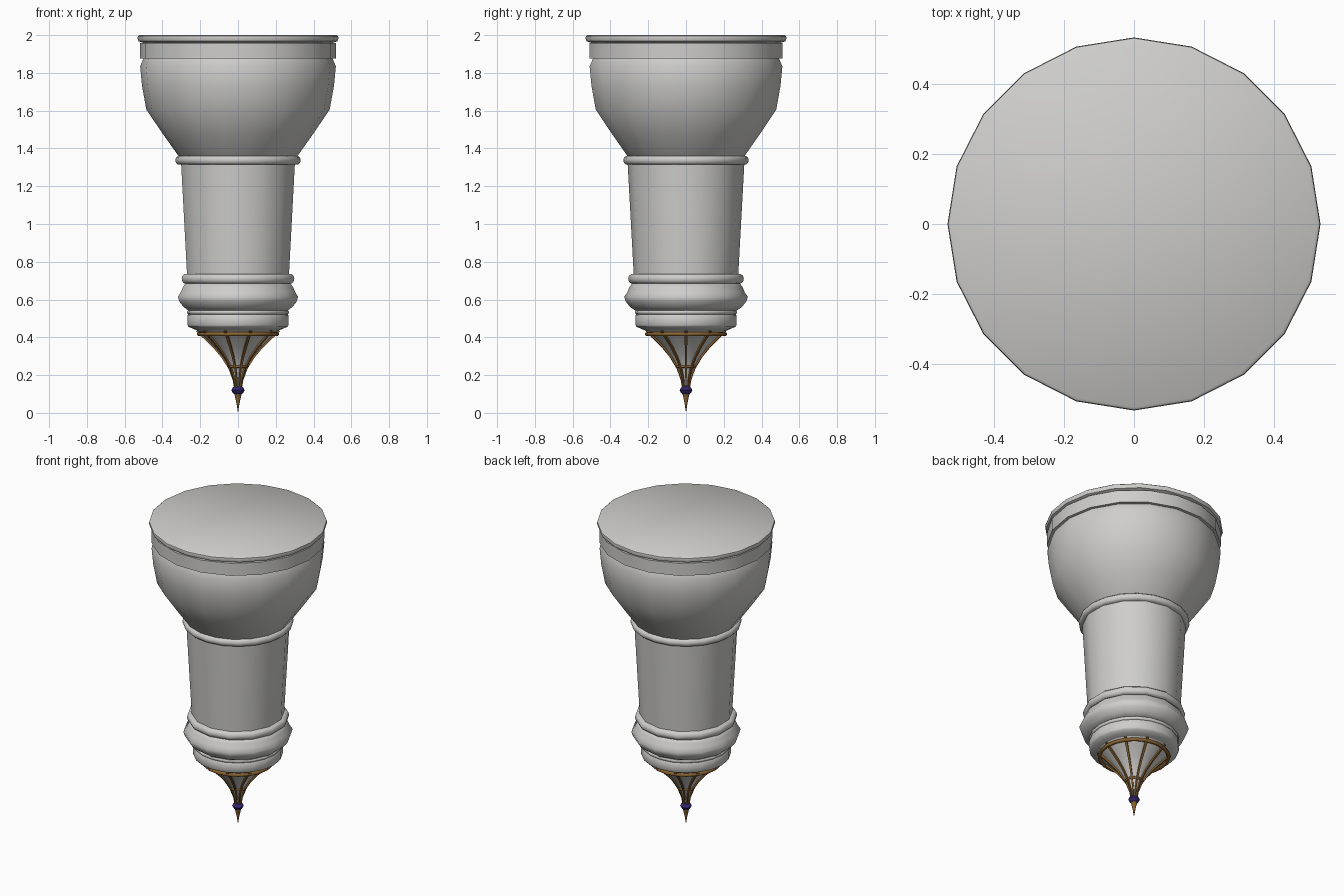
import bpy, bmesh, math
from mathutils import Vector

if "Cube" in bpy.data.objects:
    bpy.data.objects.remove(bpy.data.objects["Cube"])


def material(name, rgb):
    m = bpy.data.materials.new(name)
    m.diffuse_color = (*rgb, 1)
    m.use_nodes = True
    m.node_tree.nodes["Principled BSDF"].inputs["Base Color"].default_value = m.diffuse_color
    return m


STONE = material("pale stone grey", (0.62, 0.615, 0.60))
BRONZE = material("bronze brown", (0.25, 0.12, 0.03))
PURPLE = material("deep violet", (0.035, 0.02, 0.17))


def finish(name, bm, mat, angle=40):
    bmesh.ops.recalc_face_normals(bm, faces=bm.faces)
    me = bpy.data.meshes.new(name)
    bm.to_mesh(me)
    bm.free()
    me.materials.append(mat)
    ob = bpy.data.objects.new(name, me)
    bpy.context.collection.objects.link(ob)
    bpy.ops.object.select_all(action='DESELECT')
    ob.select_set(True)
    bpy.context.view_layer.objects.active = ob
    bpy.ops.object.shade_smooth_by_angle(angle=math.radians(angle))
    return ob


def lathe(name, profile, sides, mat, start=0.0, angle=40):
    """Revolve (radius, z) points into a closed solid."""
    bm = bmesh.new()
    rings = []
    for r, z in profile:
        if r == 0:
            rings.append([bm.verts.new((0, 0, z))] * sides)
            continue
        rings.append([bm.verts.new((r * math.cos(start + math.tau * i / sides),
                                    r * math.sin(start + math.tau * i / sides), z))
                      for i in range(sides)])
    for a, b in zip(rings, rings[1:]):
        for i in range(sides):
            j = (i + 1) % sides
            bm.faces.new(list(dict.fromkeys((a[i], a[j], b[j], b[i]))))
    for ring, (r, z) in ((rings[0], profile[0]), (rings[-1], profile[-1])):
        if r > 0:
            bm.faces.new(ring)
    return finish(name, bm, mat, angle)


def bead(r, z, h):
    """Rounded moulding profile with outer radius r, centred on z."""
    return [(r - 0.05, z - h / 2), (r - h * 0.3, z - h / 2), (r - h * 0.08, z - h * 0.3),
            (r, z), (r - h * 0.08, z + h * 0.3), (r - h * 0.3, z + h / 2), (r - 0.05, z + h / 2)]


def hoop(name, r, z, t, sides, mat):
    """Thin ring of circular section."""
    bm = bmesh.new()
    n = 8
    g = [[bm.verts.new(((r + t * math.cos(b)) * math.cos(a), (r + t * math.cos(b)) * math.sin(a),
                        z + t * math.sin(b)))
          for b in (math.tau * k / n for k in range(n))]
         for a in (math.tau * i / sides for i in range(sides))]
    for i in range(sides):
        for k in range(n):
            i2, k2 = (i + 1) % sides, (k + 1) % n
            bm.faces.new((g[i][k], g[i2][k], g[i2][k2], g[i][k2]))
    return finish(name, bm, mat, 60)


Q = math.pi / 2

# Top rim, band and bowl
lathe("top_rim", [(0.48, 1.95), (0.51, 1.962), (0.527, 1.968), (0.532, 1.982),
                  (0.53, 1.994), (0.522, 2.0)], 20, STONE)
lathe("upper_band", [(0.48, 1.875), (0.52, 1.875), (0.52, 1.957), (0.48, 1.957)], 18, STONE)
lathe("bowl", [(0.29, 1.34), (0.315, 1.36), (0.40, 1.48), (0.485, 1.605), (0.508, 1.73),
               (0.518, 1.835), (0.50, 1.877)], 18, STONE)

# Column shaft with its mouldings
lathe("shaft", [(0.275, 0.70), (0.31, 1.34)], 14, STONE, Q)
lathe("upper_ring", bead(0.332, 1.338, 0.045), 20, STONE, 0, 70)
lathe("lower_ring", bead(0.306, 0.71, 0.05), 14, STONE, Q, 70)
lathe("bulge", [(0.24, 0.686), (0.285, 0.685), (0.30, 0.665), (0.31, 0.64), (0.327, 0.615),
                (0.318, 0.588), (0.295, 0.56), (0.27, 0.543), (0.24, 0.543)], 14, STONE, Q, 60)
lathe("thin_collar", bead(0.27, 0.533, 0.022), 20, STONE, 0, 70)
lathe("lower_collar", [(0.215, 0.436), (0.24, 0.446), (0.262, 0.456), (0.268, 0.465), (0.268, 0.515),
                       (0.26, 0.525), (0.22, 0.525)], 20, STONE)

# Concave spire pointing down
SPIRE = [(0.012, 0.12), (0.022, 0.18), (0.044, 0.24), (0.082, 0.30), (0.124, 0.35),
         (0.17, 0.395), (0.215, 0.436)]
lathe("spire", SPIRE, 20, STONE, 0, 60)

# Ten bronze ribs following the spire
bm = bmesh.new()
for i in range(10):
    a = math.tau * i / 10
    out = Vector((math.cos(a), math.sin(a), 0))
    side = Vector((-math.sin(a), math.cos(a), 0))
    prev = None
    for k, (r, z) in enumerate(SPIRE):
        w = 0.003 + 0.005 * k / (len(SPIRE) - 1)
        c = out * r + Vector((0, 0, z))
        n = (out - Vector((0, 0, 1))).normalized() * 0.009
        cur = [bm.verts.new(c + side * s * w + n * t) for s, t in ((-1, -1), (1, -1), (1, 1), (-1, 1))]
        if prev:
            for j in range(4):
                bm.faces.new((prev[j], prev[(j + 1) % 4], cur[(j + 1) % 4], cur[j]))
        else:
            bm.faces.new(cur)
        prev = cur
    bm.faces.new(prev)
finish("spire_ribs", bm, BRONZE)

hoop("large_hoop", 0.207, 0.417, 0.011, 20, BRONZE)
hoop("small_hoop", 0.05, 0.245, 0.007, 20, BRONZE)

# Violet bead and bronze point
lathe("violet_bead", [(0.013, 0.095), (0.027, 0.105), (0.035, 0.12), (0.027, 0.135), (0.013, 0.143)],
      10, PURPLE, 0, 50)
lathe("bronze_point", [(0, 0), (0.008, 0.05), (0.019, 0.10)], 10, BRONZE, 0, 60)
